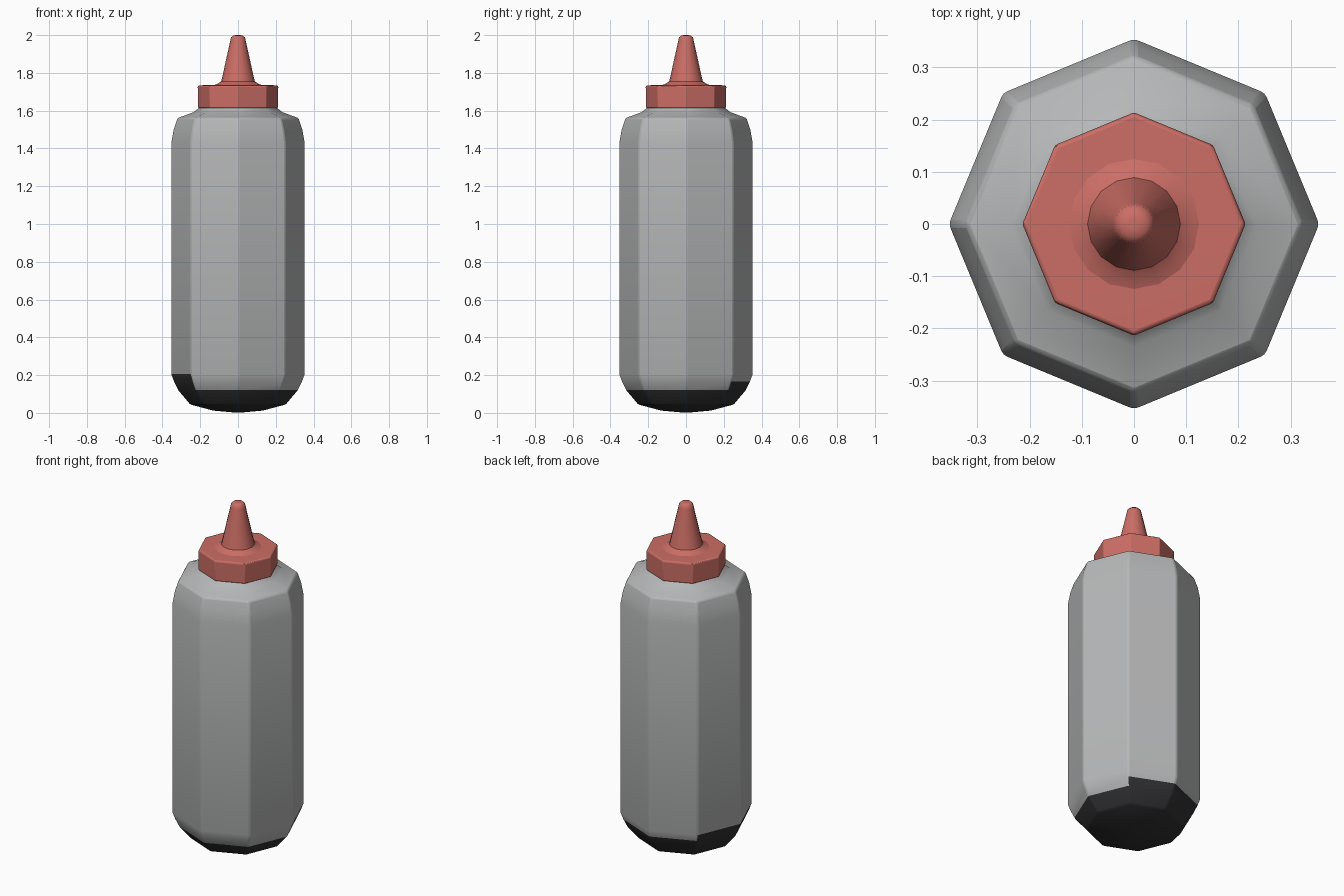
import bpy
import math

cube = bpy.data.objects.get("Cube")
if cube:
    bpy.data.objects.remove(cube, do_unlink=True)


def material(name, rgb):
    mat = bpy.data.materials.new(name)
    mat.use_nodes = True
    mat.diffuse_color = (*rgb, 1)
    mat.node_tree.nodes["Principled BSDF"].inputs["Base Color"].default_value = (*rgb, 1)
    return mat


def lathe(name, profile, sides, mats, bevel=0.0):
    """Spin (radius, height) points around z with corners on the axes."""
    verts = [(r * math.cos(math.tau * i / sides), r * math.sin(math.tau * i / sides), z)
             for r, z in profile for i in range(sides)]
    faces = [list(reversed(range(sides)))]
    for k in range(len(profile) - 1):
        for i in range(sides):
            a, j = k * sides, (i + 1) % sides
            faces.append((a + i, a + j, a + sides + j, a + sides + i))
    top = (len(profile) - 1) * sides
    faces.append(range(top, top + sides))
    mesh = bpy.data.meshes.new(name)
    mesh.from_pydata(verts, [], [list(f) for f in faces])
    for mat in mats:
        mesh.materials.append(mat)
    obj = bpy.data.objects.new(name, mesh)
    bpy.context.collection.objects.link(obj)
    bpy.ops.object.select_all(action="DESELECT")
    obj.select_set(True)
    bpy.context.view_layer.objects.active = obj
    bpy.ops.object.shade_smooth_by_angle(angle=math.radians(38))
    if bevel:
        mod = obj.modifiers.new("Soft edges", "BEVEL")
        mod.width = bevel
        mod.segments = 2
        mod.limit_method = "ANGLE"
        mod.angle_limit = math.radians(35)
    return obj


grey = material("bottle grey", (0.47, 0.475, 0.48))
dark = material("base charcoal", (0.03, 0.03, 0.033))
red = material("cap red", (0.60, 0.155, 0.13))

# Octagonal bottle with rounded base and sloping shoulder
bottle = lathe("bottle", [
    (0.03, 0.003), (0.13, 0.012), (0.255, 0.045), (0.318, 0.12), (0.34, 0.165),
    (0.355, 0.205), (0.355, 1.43), (0.342, 1.5), (0.322, 1.56),
    (0.235, 1.592), (0.206, 1.615), (0.2, 1.64)], 8, [grey, dark], 0.008)

# Dark base reaches higher on the back and right faces
for face in bottle.data.polygons:
    c = face.center
    angle = math.degrees(math.atan2(c.y, c.x)) % 360
    limit = 0.2 if 135 < angle < 225 else 0.17 if 45 < angle < 135 else 0.12
    face.material_index = int(c.z < limit)

# Octagonal cap
lathe("cap", [(0.2, 1.612), (0.213, 1.616), (0.214, 1.728), (0.209, 1.734),
              (0.13, 1.736)], 8, [red], 0.005)

# Tapered nozzle with flared foot and rounded tip
lathe("nozzle", [(0.13, 1.734), (0.108, 1.742), (0.089, 1.755), (0.084, 1.775),
                 (0.041, 1.97), (0.037, 1.988), (0.025, 1.998), (0.01, 2.0)],
      16, [red])
